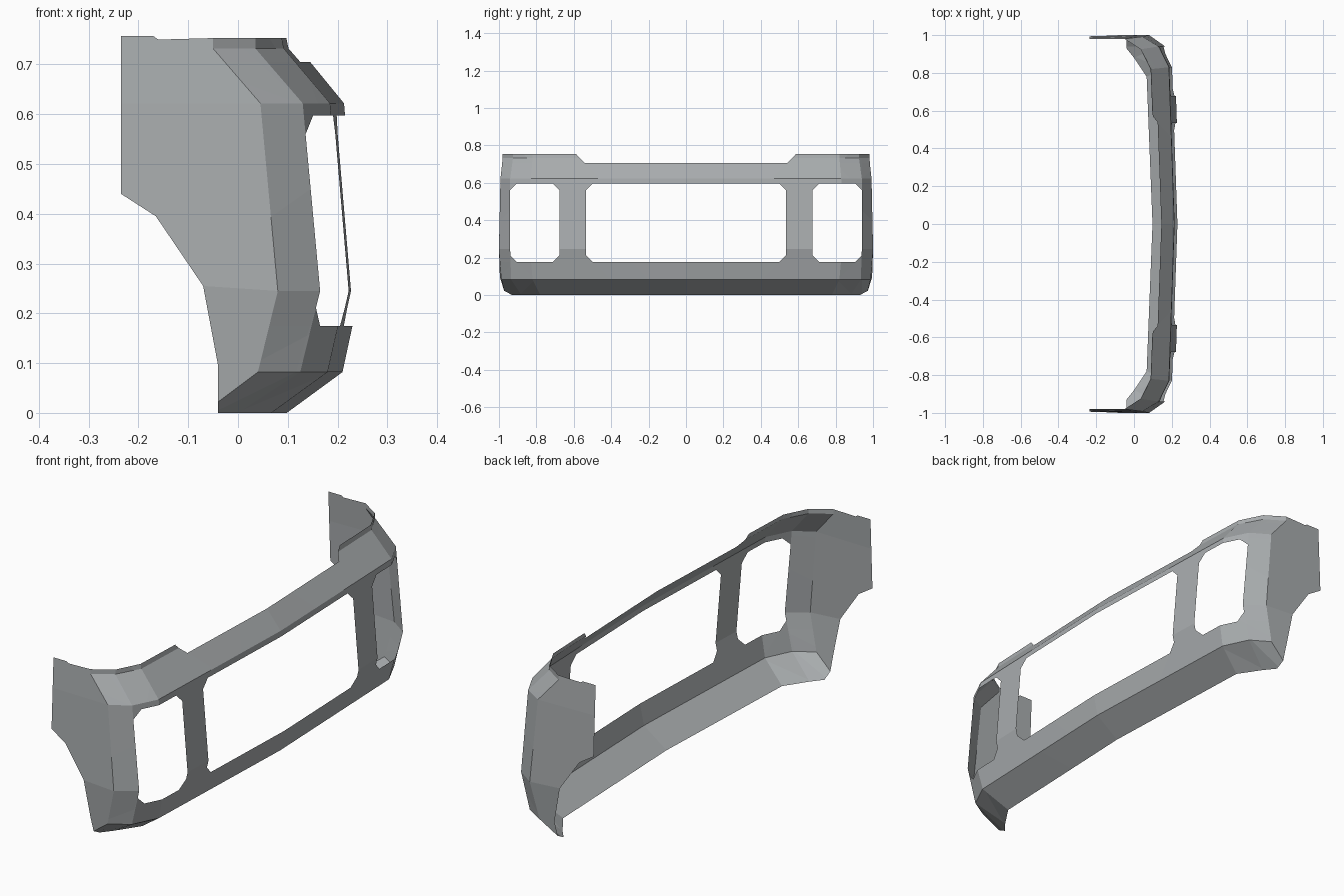
import bpy
import bmesh
from mathutils import Vector

cube = bpy.data.objects.get("Cube")
if cube:
    bpy.data.objects.remove(cube, do_unlink=True)

grey = bpy.data.materials.new("warm_grey_panel")
colour = (0.40, 0.42, 0.43, 1)
grey.diffuse_color = colour
grey.use_nodes = True
grey.node_tree.nodes["Principled BSDF"].inputs["Base Color"].default_value = colour

# Section rows: height, then (x, y) at centre, wing fold, corner fold, side fold
rows = [
    (0.0, [(0.098, 0), (0.067, 0.78), (0.0, 0.88), (-0.04, 0.93)]),
    (0.082, [(0.21, 0), (0.18, 0.82), (0.125, 0.935), (0.04, 0.987)]),
    (0.245, [(0.245, 0), (0.217, 0.835), (0.165, 0.94), (0.08, 1.0)]),
    (0.622, [(0.213, 0), (0.185, 0.83), (0.13, 0.94), (0.045, 0.992)]),
    (0.732, [(0.123, 0), (0.092, 0.82), (0.035, 0.925), (-0.05, 0.98)]),
    (0.753, [(0.12, 0), (0.088, 0.82), (0.035, 0.925), (-0.05, 0.98)]),
]

bm = bmesh.new()
grid = [[bm.verts.new((x, y, z)) for x, y in pts] for z, pts in rows]
side = [r[-1] for r in grid]


def rear(x, z):
    """Point on the side wall; the wall leans in towards its top."""
    y = 0.972 if z < 0.05 else 0.995 if z < 0.2 else 1.0 - 0.02 * max(0, z - 0.3) / 0.45
    return bm.verts.new((x, y, z))


# Front shell
notch = rear(-0.04, 0.022)
for j in range(len(grid) - 1):
    for i in range(3):
        loop = [grid[j][i], grid[j][i + 1], grid[j + 1][i + 1], grid[j + 1][i]]
        if j == 0 and i == 2:
            loop.insert(2, notch)
        bm.faces.new(loop)

# Side wall with the wheel arch outline
low, arch = rear(-0.04, 0.095), rear(-0.07, 0.255)
mid, back = rear(-0.165, 0.395), rear(-0.235, 0.44)
shoulder, tip = rear(-0.235, 0.622), rear(-0.235, 0.757)
step_a, step_b = rear(-0.17, 0.757), rear(-0.16, 0.75)
bm.faces.new([side[1], notch, low, arch, side[2]])
bm.faces.new([side[2], arch, mid, back, shoulder, side[3]])
bm.faces.new([side[3], shoulder, tip, step_a, step_b, side[5], side[4]])


def cut_opening(y0, y1, z0, z1, c):
    """Cut a chamfered opening through the front shell, seen along x."""
    pts = [(y0 + c, z0), (y1 - c, z0), (y1, z0 + c), (y1, z1 - c),
           (y1 - c, z1), (y0 + c, z1), (y0, z1 - c), (y0, z0 + c)]
    lines = []
    for k, (ya, za) in enumerate(pts):
        yb, zb = pts[(k + 1) % len(pts)]
        lines.append((Vector((0, ya, za)), Vector((0, zb - za, ya - yb))))
    for co, no in lines:
        faces = [f for f in bm.faces if f.calc_center_median().y < 0.965]
        geom = faces + list({e for f in faces for e in f.edges}) \
            + list({v for f in faces for v in f.verts})
        bmesh.ops.bisect_plane(bm, geom=geom, plane_co=co, plane_no=no, dist=1e-5)
    gone = [f for f in bm.faces
            if all((f.calc_center_median() - co).dot(no) < 0 for co, no in lines)]
    bmesh.ops.delete(bm, geom=gone, context='FACES')


cut_opening(-0.535, 0.535, 0.175, 0.597, 0.037)   # centre opening
cut_opening(0.677, 0.94, 0.175, 0.597, 0.037)     # lamp opening
cut_opening(-0.585, 0.585, 0.705, 0.85, 0.045)    # top recess

bmesh.ops.dissolve_limit(bm, angle_limit=0.004, verts=bm.verts[:], edges=bm.edges[:])
bmesh.ops.recalc_face_normals(bm, faces=bm.faces[:])
if sum(f.normal.x * f.calc_area() for f in bm.faces) < 0:
    bmesh.ops.reverse_faces(bm, faces=bm.faces[:])

mesh = bpy.data.meshes.new("bumper_shell")
bm.to_mesh(mesh)
bm.free()
mesh.materials.append(grey)
shell = bpy.data.objects.new("bumper_shell", mesh)
bpy.context.collection.objects.link(shell)

# Other half
mirror = shell.modifiers.new("other_half", 'MIRROR')
mirror.use_axis = (False, True, False)
mirror.use_clip = True
mirror.merge_threshold = 0.0005
